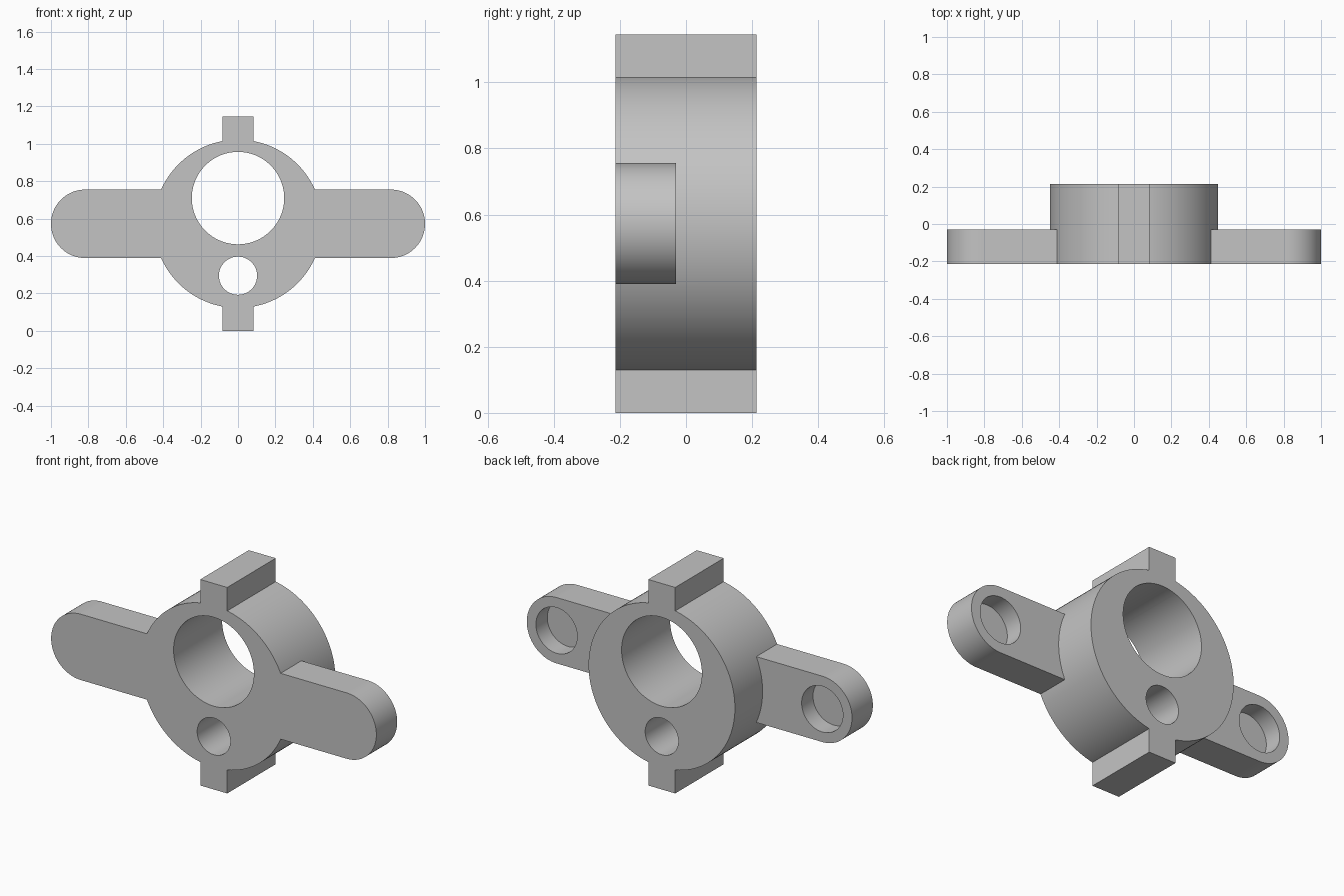
import bpy
import math

cube = bpy.data.objects.get("Cube")
if cube:
    bpy.data.objects.remove(cube, do_unlink=True)

FRONT, BACK = -0.213, 0.213      # full depth of the hub
ARM_BACK = -0.03                 # rear face of the thin arms
MID_Z = 0.5725
HUB_R, ARM_R, ARM_X = 0.45, 0.183, 0.817

grey = bpy.data.materials.new("plain_grey")
grey.use_nodes = True
grey.diffuse_color = (0.55, 0.55, 0.55, 1)
grey.node_tree.nodes["Principled BSDF"].inputs["Base Color"].default_value = grey.diffuse_color


def cylinder(name, x, z, radius, y0, y1):
    bpy.ops.mesh.primitive_cylinder_add(
        vertices=128, radius=radius, depth=y1 - y0,
        location=(x, (y0 + y1) / 2, z), rotation=(math.pi / 2, 0, 0))
    obj = bpy.context.object
    obj.name = name
    return obj


def block(name, x0, x1, y0, y1, z0, z1):
    bpy.ops.mesh.primitive_cube_add(
        size=1, location=((x0 + x1) / 2, (y0 + y1) / 2, (z0 + z1) / 2))
    obj = bpy.context.object
    obj.name = name
    obj.scale = (x1 - x0, y1 - y0, z1 - z0)
    return obj


def combine(target, tool, operation):
    tool.hide_render = True
    mod = target.modifiers.new(tool.name, "BOOLEAN")
    mod.operation, mod.solver, mod.object = operation, "EXACT", tool
    bpy.ops.object.select_all(action="DESELECT")
    bpy.context.view_layer.objects.active = target
    target.select_set(True)
    bpy.ops.object.modifier_apply(modifier=mod.name)
    bpy.data.objects.remove(tool, do_unlink=True)


# Round hub with a key bar standing out above and below
body = cylinder("hub_with_arms", 0, MID_Z, HUB_R, FRONT, BACK)
combine(body, block("key_bar", -0.083, 0.083, FRONT, BACK, 0, 2 * MID_Z), "UNION")

# Thin bar across the front with rounded ends
combine(body, block("arm_bar", -ARM_X, ARM_X, FRONT, ARM_BACK,
                    MID_Z - ARM_R, MID_Z + ARM_R), "UNION")
for side in (-1, 1):
    combine(body, cylinder("arm_end", side * ARM_X, MID_Z, ARM_R, FRONT, ARM_BACK), "UNION")

# Two through holes in the hub
combine(body, cylinder("large_bore", 0, 0.71, 0.247, FRONT - 0.1, BACK + 0.1), "DIFFERENCE")
combine(body, cylinder("small_bore", 0, 0.295, 0.102, FRONT - 0.1, BACK + 0.1), "DIFFERENCE")

# Blind round pockets in the backs of the arms
for side in (-1, 1):
    combine(body, cylinder("pocket", side * ARM_X, MID_Z, 0.127,
                           ARM_BACK - 0.1, ARM_BACK + 0.1), "DIFFERENCE")

body.data.materials.clear()
body.data.materials.append(grey)
bpy.ops.object.select_all(action="DESELECT")
bpy.context.view_layer.objects.active = body
body.select_set(True)
bpy.ops.object.shade_smooth_by_angle(angle=math.radians(30))
